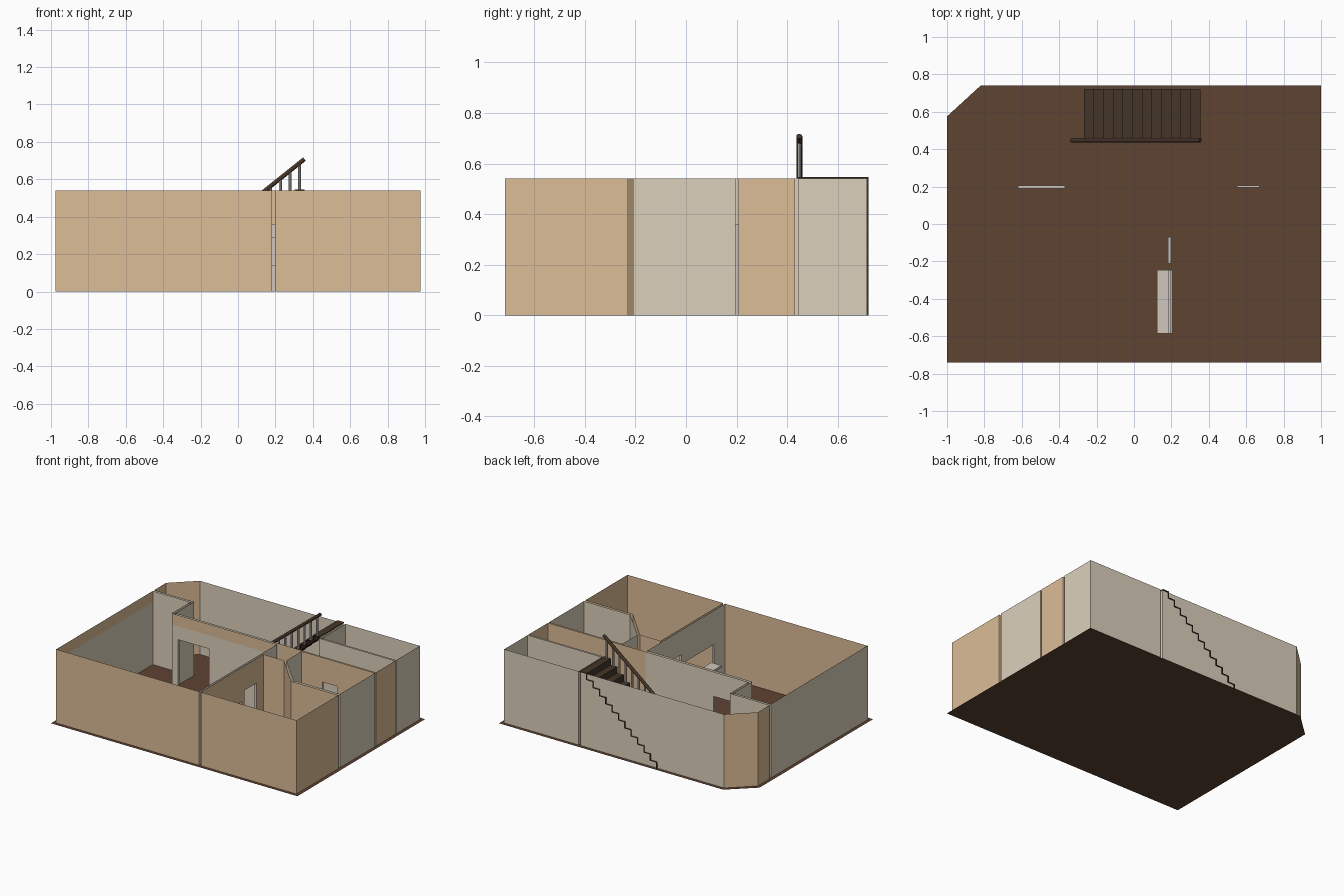
import bpy, bmesh, math
from mathutils import Vector

if "Cube" in bpy.data.objects:
    bpy.data.objects.remove(bpy.data.objects["Cube"])

H = 0.54       # wall height
DOOR = 0.36    # door head height


def mat(name, r, g, b):
    m = bpy.data.materials.new(name)
    m.diffuse_color = (r, g, b, 1)
    m.use_nodes = True
    m.node_tree.nodes["Principled BSDF"].inputs["Base Color"].default_value = m.diffuse_color
    return m


TAN = mat("tan_paint", 0.72, 0.51, 0.31)
BEIGE = mat("beige_paint", 0.71, 0.63, 0.50)
BROWN = mat("brown_floor", 0.11, 0.056, 0.032)
DARK = mat("dark_wood", 0.06, 0.035, 0.022)
GREY = mat("pale_trim", 0.62, 0.57, 0.52)


def finish(name, bm, mats):
    me = bpy.data.meshes.new(name)
    bm.to_mesh(me)
    bm.free()
    for m in mats:
        me.materials.append(m)
    ob = bpy.data.objects.new(name, me)
    bpy.context.collection.objects.link(ob)
    return ob


def quad(bm, pts, mi=0):
    f = bm.faces.new([bm.verts.new(p) for p in pts])
    f.material_index = mi
    return f


def wall(bm, p, q, mi, hole=None, z0=0.0, z1=H):
    """Thin wall sheet p-q; hole = (start, end, low, high) along the run."""
    p, q = Vector(p), Vector(q)
    L = (q - p).length
    d = (q - p) / L
    ss, zs = {0.0, L}, {z0, z1}
    if hole:
        ss |= set(hole[:2])
        zs |= set(hole[2:])
    ss, zs = sorted(ss), sorted(zs)
    for a, b in zip(ss, ss[1:]):
        for c, e in zip(zs, zs[1:]):
            if hole and hole[0] <= a < hole[1] and hole[2] <= c < hole[3]:
                continue
            A, B = p + d * a, p + d * b
            quad(bm, [(*A, c), (*B, c), (*B, e), (*A, e)], mi)


def room(name, pts, colours, holes={}):
    """Closed outline of wall sheets; colours: t tan, b beige for each side."""
    bm = bmesh.new()
    for i, p in enumerate(pts):
        q = pts[(i + 1) % len(pts)]
        hs = holes.get(i)
        if hs:  # hole sides given as world coordinates along the run
            ax = 0 if abs(q[0] - p[0]) > abs(q[1] - p[1]) else 1
            s = sorted(abs(v - p[ax]) for v in hs[:2])
            hs = (s[0], s[1], hs[2], hs[3])
        wall(bm, p, q, 0 if colours[i] == 't' else 1, hs)
    bmesh.ops.remove_doubles(bm, verts=bm.verts, dist=1e-4)
    return finish(name, bm, [TAN, BEIGE])


def box(name, lo, hi, m):
    bm = bmesh.new()
    bmesh.ops.create_cube(bm, size=1)
    for v in bm.verts:
        v.co = [l + (c + 0.5) * (h - l) for c, l, h in zip(v.co, lo, hi)]
    return finish(name, bm, [m])


# floor slab sheet with clipped corner
bm = bmesh.new()
quad(bm, [(-1, -.74, 0), (1, -.74, 0), (1, .74, 0), (-.82, .74, 0), (-1, .575, 0)])
finish("floor", bm, [BROWN])

# living room
room("living_room_walls",
     [(-.975, -.715), (.183, -.715), (.183, -.225), (.183, .19), (-.67, .19), (-.67, .405), (-.975, .405)],
     "tbbbbbb",
     {1: (-.585, -.245, .15, .29), 2: (-.21, -.07, 0, DOOR), 3: (-.62, -.37, 0, DOOR)})
# wallpaper border near the ceiling
bm = bmesh.new()
wall(bm, (-.972, -.712), (-.972, .402), 0, None, .46)
wall(bm, (-.667, .187), (.18, .187), 0, None, .46)
finish("living_room_border", bm, [TAN])

# kitchen with diagonal corner
room("kitchen_walls",
     [(.199, -.715), (.975, -.715), (.975, -.23), (.59, -.23), (.367, .01), (.199, .01), (.199, -.225)],
     "tttttttt",
     {5: (-.21, -.07, 0, DOOR), 6: (-.585, -.245, .15, .29)})

# bathroom
room("bathroom_walls",
     [(.975, -.21), (.975, .195), (.38, .195), (.38, .02), (.6, -.21)],
     "btbbb", {1: (.55, .67, 0, DOOR)})

# hall with corridor and clipped corner
room("hall_walls",
     [(-.652, .207), (.183, .207), (.975, .207), (.975, .43), (.355, .43), (.355, .715),
      (-.81, .715), (-.975, .56), (-.975, .422), (-.652, .422)],
     "bttbbbttbb",
     {0: (-.62, -.37, 0, DOOR), 1: (.55, .67, 0, DOOR)})

# back room
room("back_room_walls",
     [(.372, .442), (.975, .442), (.975, .715), (.372, .715)], "bbbb")


# door and hatch linings across the wall gaps
def lining(name, lo, hi, axis, sill=False):
    x0, y0, z0 = lo
    x1, y1, z1 = hi
    bm = bmesh.new()
    for z in ([z1, z0] if sill else [z1]):
        quad(bm, [(x0, y0, z), (x1, y0, z), (x1, y1, z), (x0, y1, z)])
    if axis == 'x':   # passage runs along x
        for y in (y0, y1):
            quad(bm, [(x0, y, z0), (x1, y, z0), (x1, y, z1), (x0, y, z1)])
    else:
        for x in (x0, x1):
            quad(bm, [(x, y0, z0), (x, y1, z0), (x, y1, z1), (x, y0, z1)])
    finish(name, bm, [GREY])


lining("kitchen_door_lining", (.183, -.21, 0), (.199, -.07, DOOR), 'x')
lining("hatch_lining", (.183, -.585, .15), (.199, -.245, .29), 'x', True)
lining("living_door_lining", (-.62, .19, 0), (-.37, .207, DOOR), 'y')
lining("bathroom_door_lining", (.55, .195, 0), (.67, .207, DOOR), 'y')
box("hatch_shelf", (.122, -.585, .138), (.205, -.245, .152), GREY)

# staircase: zigzag ribbon of treads and risers
N, X0, RUN, RISE = 12, -.265, .0517, .0453
prof = []
for i in range(N):
    prof += [(X0 + i * RUN, i * RISE), (X0 + i * RUN, (i + 1) * RISE)]
prof.append((X0 + N * RUN, N * RISE))
bm = bmesh.new()
rows = [[bm.verts.new((x, y, z)) for x, z in prof] for y in (.437, .722)]
for i in range(len(prof) - 1):
    bm.faces.new([rows[0][i], rows[0][i + 1], rows[1][i + 1], rows[1][i]])
stairs = finish("stairs", bm, [DARK])
mod = stairs.modifiers.new("thickness", 'SOLIDIFY')
mod.thickness = .006
mod.offset = 0

# handrail: rounded sloping bar
YR, A, B = .448, (-.335, .155), (.355, .708)
cu = bpy.data.curves.new("handrail", 'CURVE')
cu.dimensions = '3D'
cu.bevel_depth = .012
cu.bevel_resolution = 3
cu.use_fill_caps = True
sp = cu.splines.new('POLY')
sp.points.add(1)
for pt, (x, z) in zip(sp.points, (A, B)):
    pt.co = (x, YR, z, 1)
cu.materials.append(DARK)
rail = bpy.data.objects.new("handrail", cu)
bpy.context.collection.objects.link(rail)

# balusters, one on each tread
bm = bmesh.new()
for i in range(N):
    x = X0 + (i + .5) * RUN
    lo = (i + 1) * RISE
    hi = A[1] + (x - A[0]) * (B[1] - A[1]) / (B[0] - A[0])
    g = bmesh.ops.create_cone(bm, cap_ends=True, segments=8, radius1=.008, radius2=.008, depth=hi - lo)
    bmesh.ops.translate(bm, verts=g["verts"], vec=(x, YR, (hi + lo) / 2))
finish("balusters", bm, [GREY])
